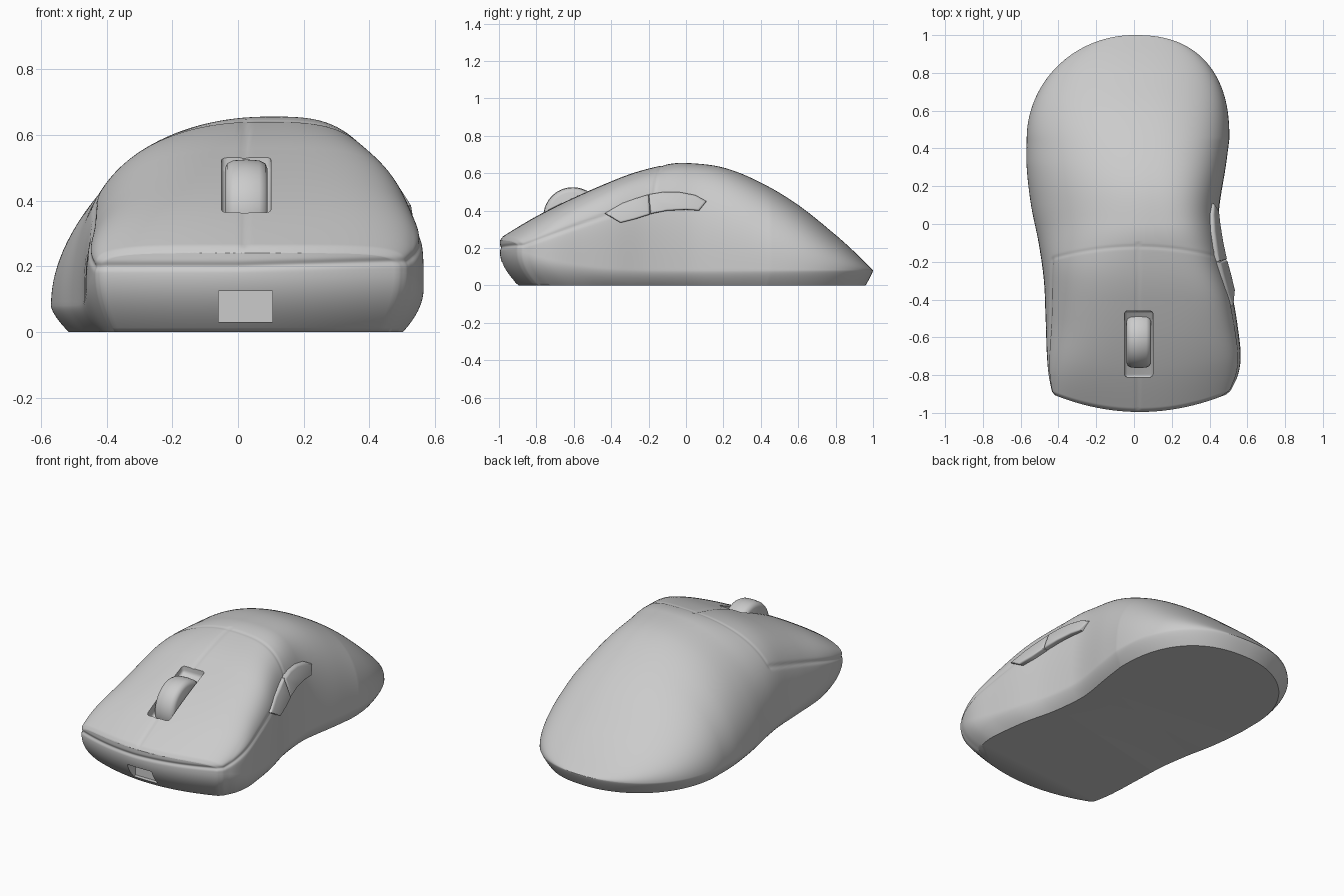
import bpy, bmesh, math
from mathutils import Vector

if "Cube" in bpy.data.objects:
    bpy.data.objects.remove(bpy.data.objects["Cube"], do_unlink=True)

grey = bpy.data.materials.new("matte grey")
grey.use_nodes = True
grey.diffuse_color = (0.6, 0.6, 0.6, 1)
grey.node_tree.nodes["Principled BSDF"].inputs["Base Color"].default_value = (0.6, 0.6, 0.6, 1)


def finish(name, bm, smooth=True):
    mesh = bpy.data.meshes.new(name)
    bm.to_mesh(mesh)
    bm.free()
    obj = bpy.data.objects.new(name, mesh)
    bpy.context.collection.objects.link(obj)
    mesh.materials.append(grey)
    if smooth:
        shade(obj)
    return obj


def activate(obj):
    bpy.ops.object.select_all(action='DESELECT')
    obj.select_set(True)
    bpy.context.view_layer.objects.active = obj


def shade(obj):
    activate(obj)
    bpy.ops.object.shade_smooth_by_angle(angle=math.radians(45))


def curve(keys, v):
    """Smooth interpolation through (position, value) keys."""
    v = min(max(v, keys[0][0]), keys[-1][0])
    last = len(keys) - 1
    i = max(j for j in range(last) if keys[j][0] <= v)

    def slope(j):
        a, b = keys[max(j - 1, 0)], keys[min(j + 1, last)]
        return (b[1] - a[1]) / (b[0] - a[0])

    (x0, y0), (x1, y1) = keys[i], keys[i + 1]
    h = x1 - x0
    t = (v - x0) / h
    return ((1 + 2 * t) * (1 - t) ** 2 * y0 + t * (1 - t) ** 2 * h * slope(i)
            + t * t * (3 - 2 * t) * y1 + t * t * (t - 1) * h * slope(i + 1))


# Body profiles along the length
FRONT, ROUND = -0.885, 0.45
height = [(FRONT, .24), (-.87, .265), (-.7, .395), (-.5, .51), (-.3, .595), (-.1, .647), (0, .655),
          (.2, .63), (.4, .55), (.6, .43), (.8, .27), (.9, .18), (1, .08)]
left = [(FRONT, -.42), (-.87, -.435), (-.75, -.457), (-.5, -.468), (-.3, -.477), (-.1, -.505),
        (.1, -.545), (.3, -.568), (ROUND, -.568)]
right = [(FRONT, .49), (-.87, .515), (-.8, .55), (-.7, .565), (-.55, .55), (-.4, .525), (-.2, .475),
         (0, .45), (.1, .453), (.3, .485), (ROUND, .505)]
crest = [(FRONT, .05), (-.3, .08), (0, .1), (.5, .06), (1, 0)]
rim = [(FRONT, .18), (-.7, .13), (-.4, .09), (0, .08), (1, .08)]
left_power = [(FRONT, 4.8), (-.6, 3.2), (-.25, 2.8), (0, 2.15), (.3, 2), (1, 2.1)]
right_power = [(FRONT, 4.8), (-.6, 4.4), (-.35, 4.2), (0, 3.1), (.5, 2.5), (1, 2.2)]


def place(x, v, z, zw):
    """Bow the front outward and tuck the skirt in toward the base."""
    w = max(0, (-.4 - v) / .485) ** 1.5
    y = v - .11 * w * max(0, 1 - ((x - .03) / .5) ** 2)
    k = max(0, 1 - z / zw) ** (1.6 - .4 * v)
    return Vector((x * (1 - (.1 - .015 * v) * k), y * (1 - (.04 if y > 0 else .1) * k), z))


def section(v, low=14, high=76):
    """Raw (x, z) points from the left base over the crest to the right base."""
    top, zw = curve(height, v), curve(rim, v)
    s = max(0, (v - ROUND) / (1 - ROUND))
    sides = []
    for table, powers, p in ((left, left_power, 2), (right, right_power, 2.4)):
        taper = max(0, 1 - s ** p) ** (1 / p)
        edge, mid, n = curve(table, v) * taper, curve(crest, v) * taper, curve(powers, v)
        side = [(edge, zw * i / low) for i in range(low)]
        for i in range(high + 1):
            a = math.pi / 2 * i / high
            c, d = abs(math.cos(a)), math.sin(a)
            r = (c ** n + d ** n) ** (-1 / n)
            side.append((mid + (edge - mid) * c * r, zw + (top - zw) * d * r))
        sides.append(side)
    return sides[0] + sides[1][-2::-1], zw


def groove(p):
    """Depth of the seams between the shell parts."""
    back = -.12 - .3 * (p.x - .02) ** 2
    seam = .2 + .03 * max(0, p.x) + max(0, p.y + .87) * (.3 if p.x < 0 else .36)
    depth = 0
    if p.y < back + .02 and p.z > seam - .01:
        depth = .003 * math.exp(-((p.y - back) / .008) ** 2)
        if p.z > .26:
            depth = max(depth, .0045 * math.exp(-((p.x - .02) / .008) ** 2))
    if p.y < back:
        depth = max(depth, .006 * math.exp(-((p.z - seam) / .011) ** 2))
    return depth


# Body: lofted sections, curved nose and flat base
bm = bmesh.new()
stations = [FRONT + .03 * i / 8 for i in range(8)]
stations += [-.855 + (ROUND + .855) * i / 170 for i in range(170)]
stations += [ROUND + (1 - ROUND) * math.sin(math.pi / 2 * i / 70) for i in range(71)]
rows = []
for v in stations:
    points, zw = section(v)
    rows.append([bm.verts.new(place(x, v, z, zw)) for x, z in points])


def skin(grid):
    for a, b in zip(grid, grid[1:]):
        for i in range(len(a) - 1):
            bm.faces.new((a[i], a[i + 1], b[i + 1], b[i]))


skin(rows)
points, zw = section(FRONT)
cap, cols = [], 60
for i in range(len(points) // 2 + 1):
    (xa, za), (xb, zb) = points[i], points[-1 - i]
    cap.append([bm.verts.new(place(xa + (xb - xa) * j / cols, FRONT, za + (zb - za) * j / cols, zw))
                for j in range(cols + 1)])
skin(cap)
base = [r[0] for r in rows] + [r[-1] for r in rows[-2::-1]] + cap[0][-2:0:-1]
bm.faces.new(base)
bmesh.ops.remove_doubles(bm, verts=bm.verts, dist=.0002)
bmesh.ops.dissolve_degenerate(bm, edges=bm.edges, dist=.0001)
bmesh.ops.recalc_face_normals(bm, faces=bm.faces)
bm.normal_update()
moves = [(v, v.normal * -groove(v.co)) for v in bm.verts if v.co.y < -.08 and v.co.z > .15]
for v, move in moves:
    v.co += move
body = finish("body_shell", bm, smooth=False)


def cutter_box(name, lo, hi, slope=0, bevel=0):
    """Box between two corners, its floor climbing toward the back by slope."""
    bm = bmesh.new()
    bmesh.ops.create_cube(bm, size=1)
    for v in bm.verts:
        rise = slope * v.co.y * (hi[1] - lo[1])
        v.co = Vector([a + (b - a) * (c + .5) for a, b, c in zip(lo, hi, v.co)])
        v.co.z += rise
    if bevel:
        bmesh.ops.bevel(bm, geom=bm.edges[:], offset=bevel, segments=3, profile=.5, affect='EDGES')
    return finish(name, bm, smooth=False)


# Wheel slot and front socket cut into the body
cutters = [cutter_box("wheel_slot_cutter", (-.05, -.81, .395), (.1, -.46, .8), .55, .015),
           cutter_box("socket_cutter", (-.06, -1.2, .03), (.105, -.9, .125))]
for cutter in cutters:
    cutter.hide_render = True
    mod = body.modifiers.new("cut", 'BOOLEAN')
    mod.object, mod.operation, mod.solver = cutter, 'DIFFERENCE', 'EXACT'
    activate(body)
    bpy.ops.object.modifier_apply(modifier=mod.name)
    bpy.data.objects.remove(cutter, do_unlink=True)
shade(body)

# Scroll wheel: a lathed tyre on a sideways axle
bm = bmesh.new()
tyre = [(-.065, 0), (-.065, .13), (-.058, .146), (-.04, .155), (0, .158),
        (.04, .155), (.058, .146), (.065, .13), (.065, 0)]
ring = [bm.verts.new((.025 + x, -.605, .367 + r)) for x, r in tyre]
edges = [bm.edges.new(pair) for pair in zip(ring, ring[1:])]
bmesh.ops.spin(bm, geom=ring + edges, cent=(0, -.605, .367), axis=(1, 0, 0),
               angle=math.tau, steps=64, use_merge=True)
bmesh.ops.remove_doubles(bm, verts=bm.verts, dist=.0002)
bmesh.ops.recalc_face_normals(bm, faces=bm.faces)
finish("scroll_wheel", bm)


# Thumb buttons: outlines extruded out of the left flank
def thumb_button(name, outline):
    bm = bmesh.new()
    outer = [bm.verts.new((.455 - .14 * y - .4 * (z - .42), y, z)) for y, z in outline]
    inner = [bm.verts.new((.36, y, z)) for y, z in outline]
    front = bm.faces.new(outer)
    bm.faces.new(inner[::-1])
    n = len(outline)
    for i in range(n):
        j = (i + 1) % n
        bm.faces.new((outer[j], outer[i], inner[i], inner[j]))
    bmesh.ops.recalc_face_normals(bm, faces=bm.faces)
    bmesh.ops.bevel(bm, geom=front.edges[:], offset=.012, segments=3, profile=.5, affect='EDGES')
    finish(name, bm)


thumb_button("front_thumb_button", [(-.435, .385), (-.35, .335), (-.27, .355), (-.192, .38),
                                    (-.2, .487), (-.27, .465), (-.34, .44)])
thumb_button("rear_thumb_button", [(-.19, .382), (-.1, .4), (0, .405), (.07, .4), (.11, .45),
                                   (.05, .483), (-.04, .5), (-.12, .5), (-.198, .487)])
